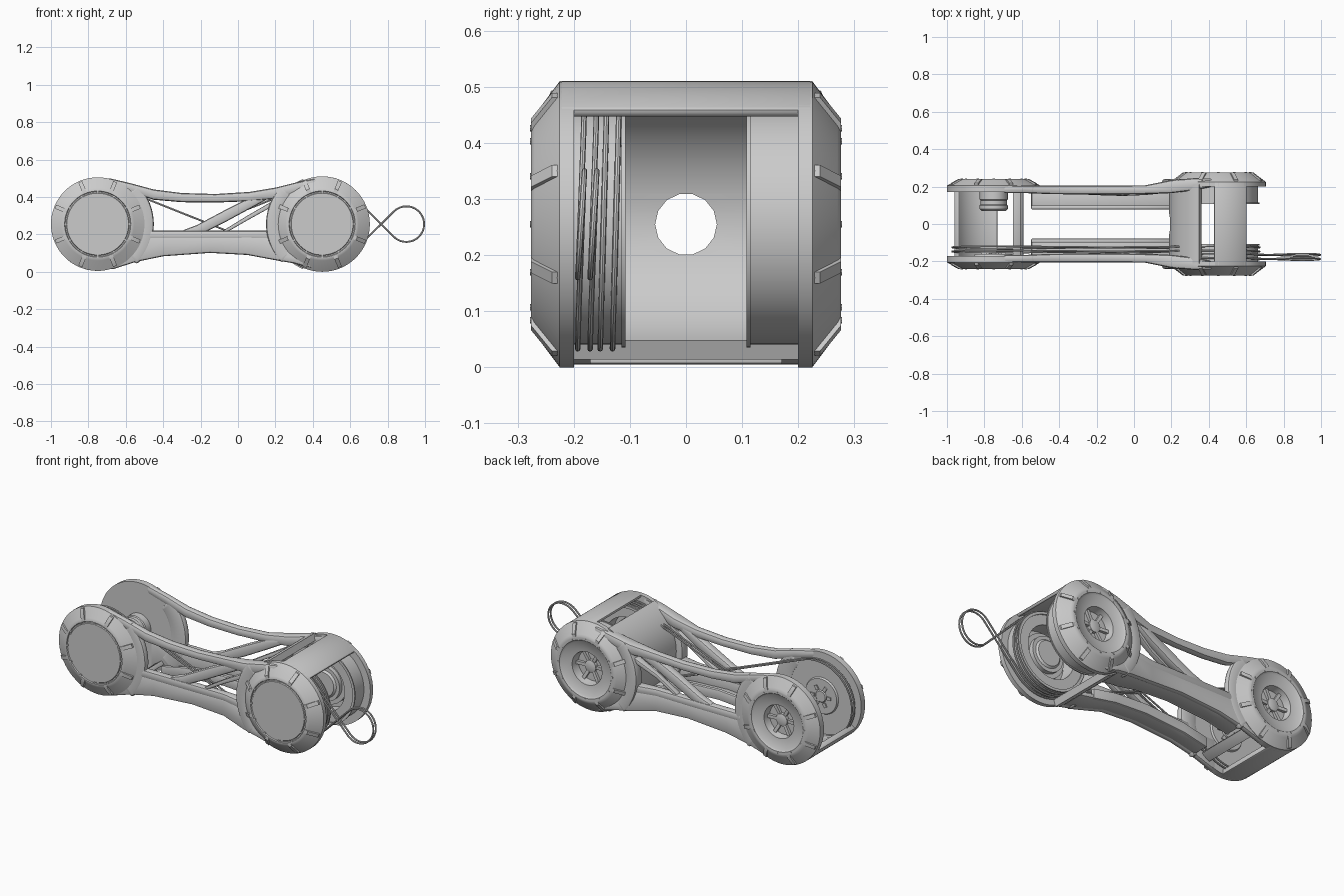
import bpy, bmesh, math
from math import cos, sin, pi, radians

if "Cube" in bpy.data.objects:
    bpy.data.objects.remove(bpy.data.objects["Cube"])

ZC = 0.255            # height of both joint axes
XL, XR = -0.75, 0.45  # joint centres


def loft(name, rings, closed=False, bevel=0.0):
    """Skin a row of equal point rings; cap the ends unless closed."""
    bm = bmesh.new()
    vs = [[bm.verts.new(p) for p in r] for r in rings]
    n, m = len(vs), len(vs[0])
    for i in range(n if closed else n - 1):
        a, b = vs[i], vs[(i + 1) % n]
        for j in range(m):
            k = (j + 1) % m
            bm.faces.new((a[j], a[k], b[k], b[j]))
    if not closed:
        bm.faces.new(vs[0])
        bm.faces.new(vs[-1])
    bmesh.ops.remove_doubles(bm, verts=bm.verts, dist=1e-5)
    bmesh.ops.recalc_face_normals(bm, faces=bm.faces)
    me = bpy.data.meshes.new(name)
    bm.to_mesh(me)
    bm.free()
    ob = bpy.data.objects.new(name, me)
    bpy.context.collection.objects.link(ob)
    if bevel:
        mod = ob.modifiers.new("bevel", 'BEVEL')
        mod.width, mod.segments, mod.limit_method = bevel, 2, 'ANGLE'
    return ob


def lathe(name, cx, profile, s, n=64):
    """Revolve (radius, distance from middle) round a joint axis."""
    rings = [[(cx + r * cos(2 * pi * i / n), s * d, ZC + r * sin(2 * pi * i / n))
              for r, d in profile] for i in range(n)]
    return loft(name, rings, closed=True)


def arc(name, cx, r0, r1, a0, a1, y0, y1, n=20, bevel=0.006):
    """Thick curved plate round a joint axis, angles in degrees."""
    rings = []
    for i in range(n + 1):
        a = radians(a0 + (a1 - a0) * i / n)
        c, w = cos(a), sin(a)
        rings.append([(cx + r * c, y, ZC + r * w)
                      for r, y in ((r0, y0), (r1, y0), (r1, y1), (r0, y1))])
    return loft(name, rings, bevel=bevel)


def beam(name, secs, s, bevel=0.012):
    """Box section swept along x: sections are (x, y_in, y_out, z0, z1)."""
    return loft(name, [[(x, s * a, z0), (x, s * b, z0), (x, s * b, z1), (x, s * a, z1)]
                       for x, a, b, z0, z1 in secs], bevel=bevel)


def radial_bar(name, cx, ang, secs, w, s):
    """Bar pointing out from a joint axis: sections are (r, d0, d1)."""
    c, k = cos(ang), sin(ang)
    rings = [[(cx + r * c - t * k, s * d, ZC + r * k + t * c)
              for t, d in ((-w, d0), (w, d0), (w, d1), (-w, d1))] for r, d0, d1 in secs]
    return loft(name, rings)


def cable(name, c1, r1, c2, r2, y, lean):
    """Crossed cable loop round two circles."""
    phi = math.acos((r1 + r2) / (c2 - c1))
    pts, n = [], 48
    for c, r, a0, a1 in ((c1, r1, phi, 2 * pi - phi), (c2, r2, pi - phi, phi - pi)):
        for i in range(n + 1):
            a = a0 + (a1 - a0) * i / n
            pts.append((c + r * cos(a), y + lean * sin(a), ZC + r * sin(a), 1))
    cu = bpy.data.curves.new(name, 'CURVE')
    cu.dimensions, cu.bevel_depth, cu.bevel_resolution = '3D', 0.005, 2
    sp = cu.splines.new('POLY')
    sp.points.add(len(pts) - 1)
    for p, co in zip(sp.points, pts):
        p.co = co
    sp.use_cyclic_u = True
    ob = bpy.data.objects.new(name, cu)
    bpy.context.collection.objects.link(ob)


for s, side in ((-1, "front"), (1, "back")):
    # joint cheeks: closed cap on the front, recessed hub on the back
    for cx, end, R, d0, d1, d2 in ((XL, "left", .25, .17, .205, .24),
                                   (XR, "right", .255, .2, .225, .276)):
        prof = [(0, d0), (R, d0), (R, d1), (.195, d2 - .006), (.183, d2), (.177, d2)]
        if s < 0:
            prof += [(.174, d2 - .006), (.168, d2 - .006), (.165, d2 - .001), (0, d2 - .001)]
        else:
            prof += [(.165, d2), (.155, d2 - .008), (.095, d2 - .016), (.088, d0 + .012), (0, d0 + .012)]
        lathe(f"{end}_{side}_cheek", cx, prof, s)
        # raised ribs on the sloped flange
        for i in range(8):
            radial_bar(f"{end}_{side}_rib_{i}", cx, pi / 8 + i * pi / 4,
                       ((.178, d1 - .01, d2), (.2, d1 - .01, d2), (R - .006, d1 - .01, d1 + .014)), .011, s)
        # bolts round the cap
        for i in range(12):
            a = i * pi / 6
            bpy.ops.mesh.primitive_cylinder_add(
                vertices=8, radius=.006, depth=.008, rotation=(pi / 2, 0, 0),
                location=(cx + .171 * cos(a), s * (d2 - .002), ZC + .171 * sin(a)))
            bpy.context.object.name = f"{end}_{side}_bolt_{i}"
        # hub core and small spokes in the open back recess
        if s > 0:
            lathe(f"{end}_hub_core", cx, [(0, d0), (.035, d0), (.035, d0 + .03), (.02, d0 + .035), (0, d0 + .035)], s, 24)
            for i in range(6):
                radial_bar(f"{end}_hub_spoke_{i}", cx, i * pi / 3, ((.03, d0, d0 + .025), (.09, d0, d0 + .03)), .009, s)

    # curved ends that join the side frame to the cheeks
    y0, y1 = sorted((s * .165, s * .205))
    arc(f"left_{side}_collar", XL, .2, .3, -46, 46, y0, y1, bevel=.014)
    y0, y1 = sorted((s * .18, s * .24))
    arc(f"right_{side}_collar", XR, .22, .3, 136, 224, y0, y1, bevel=.014)

    # top rail, middle rail, lower wall and floor of the side frame
    beam(f"{side}_top_rail", ((-.7, .165, .205, .46, .503), (-.58, .165, .205, .425, .475),
                              (-.45, .16, .205, .385, .44), (-.3, .158, .205, .372, .421),
                              (-.12, .158, .205, .37, .416), (.06, .16, .207, .377, .427),
                              (.2, .165, .235, .39, .45), (.32, .18, .245, .42, .48),
                              (.42, .2, .245, .44, .5)), s, .015)
    beam(f"{side}_middle_rail", ((-.5, .16, .205, .175, .22), (.05, .16, .205, .175, .22),
                                 (.2, .17, .235, .17, .22)), s)
    lower = ((-.68, .203, .01), (-.55, .203, .052), (-.4, .203, .083), (-.15, .203, .101),
             (.05, .205, .09), (.2, .235, .062), (.3, .243, .045), (.4, .243, .018))
    beam(f"{side}_lower_wall", [(x, yo - .035, yo, z, max(z + .05, .19 - 2 * max(0, x - .2))) for x, yo, z in lower], s)
    beam(f"{side}_floor", [(x, .08, yo - .02, z + .003, z + .03) for x, yo, z in lower[1:7]], s)
    # short inner lip of the lower channel
    beam(f"{side}_channel_lip", [(x, .078, .1, z + .003, z + .06) for x, yo, z in lower[1:6]], s, .006)
    # truss diagonals
    beam(f"{side}_main_diagonal", ((-.3, .16, .2, .18, .22), (-.22, .155, .2, .19, .25),
                                   (-.06, .15, .2, .27, .335), (.06, .155, .203, .335, .395),
                                   (.16, .165, .215, .39, .43)), s)
    beam(f"{side}_short_diagonal", ((-.08, .16, .195, .2, .22), (.05, .165, .195, .275, .3),
                                    (.24, .18, .235, .38, .41)), s, .006)

    # hollow drum inside the right joint
    lathe(f"right_{side}_drum", XR, [(.15, .115), (.214, .115), (.214, .2), (.15, .2)], s)
    lathe(f"right_{side}_drum_lip", XR, [(.205, .108), (.22, .108), (.22, .115), (.205, .115)], s)
    lathe(f"right_{side}_drum_core", XR, [(0, .13), (.07, .13), (.08, .14), (.1, .14), (.1, .165),
                                         (.125, .165), (.125, .2), (0, .2)], s, 40)

# inner motor and bolted disc inside the left joint
lathe("left_motor", XL, [(0, .07), (.065, .07), (.075, .08), (.075, .1), (.07, .105), (.07, .125),
                         (.075, .13), (.075, .17), (0, .17)], 1, 40)
lathe("left_inner_disc", XL, [(0, .155), (.03, .155), (.035, .16), (.1, .16), (.105, .17), (0, .17)], -1, 40)
for i in range(6):
    radial_bar(f"left_disc_tab_{i}", XL, i * pi / 3, ((.04, .153, .165), (.065, .153, .165)), .009, -1)

# cross straps between the cheeks
arc("right_top_strap", XR, .238, .255, 53, 95, -.227, .227)
arc("left_bottom_strap", XL, .218, .25, 212, 275, -.2, .2)
arc("left_cross_brace", XL, .215, .24, -62, -48, -.18, .18)

# curved cross wall behind the right joint with a round opening
wall = arc("right_cross_wall", XR, .225, .262, 113, 247, -.21, .21, 28, bevel=0)
bpy.ops.mesh.primitive_cylinder_add(vertices=14, radius=.055, depth=.3,
                                    rotation=(0, pi / 2, 0), location=(.2, 0, ZC))
cutter = bpy.context.object
cutter.name = "wall_hole_cutter"
cutter.hide_render = True
cut = wall.modifiers.new("hole", 'BOOLEAN')
cut.object, cut.solver = cutter, 'EXACT'
bpy.context.view_layer.objects.active = wall
bpy.ops.object.modifier_apply(modifier="hole")
bpy.data.objects.remove(cutter)

# crossed cable loops: along the arm, and out to the free ring
for i, y in enumerate((-.125, -.147)):
    cable(f"arm_cable_{i}", XL, .222, XR, .222, y, .006)
for i, y in enumerate((-.165, -.187)):
    cable(f"ring_cable_{i}", XR, .222, .9, .095, y, .006)

# smooth shading with sharp edges kept
bpy.ops.object.select_all(action='DESELECT')
for ob in bpy.context.scene.objects:
    ob.select_set(True)
bpy.context.view_layer.objects.active = wall
bpy.ops.object.convert(target='MESH')
bpy.ops.object.shade_smooth_by_angle(angle=radians(35))
